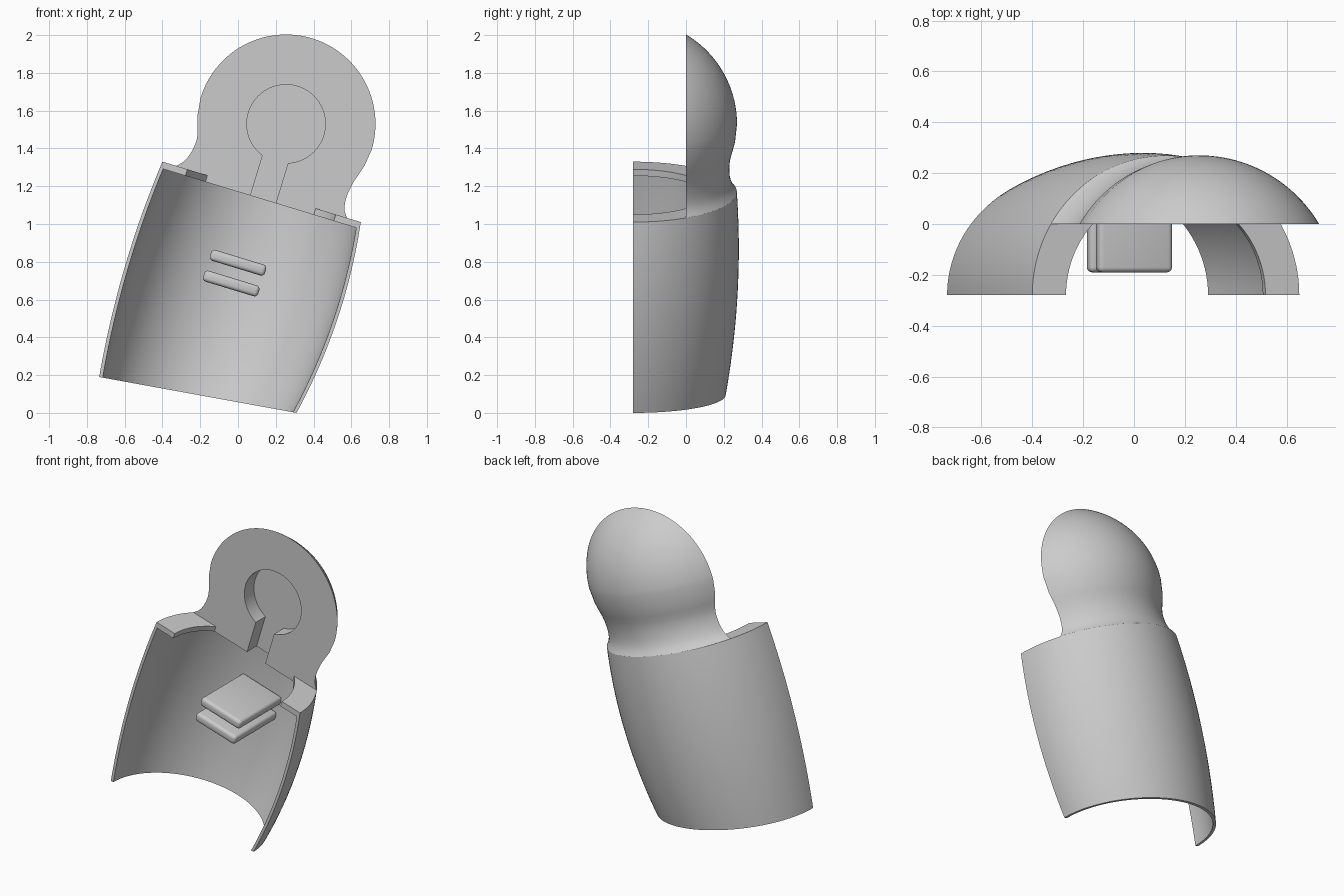
import bpy, bmesh
from math import sin, cos, pi, asin, acos, atan2
from mathutils import Vector

cube = bpy.data.objects.get("Cube")
if cube:
    bpy.data.objects.remove(cube, do_unlink=True)

grey = bpy.data.materials.new("plain grey")
grey.use_nodes = True
grey.diffuse_color = (0.6, 0.6, 0.6, 1)
grey.node_tree.nodes["Principled BSDF"].inputs["Base Color"].default_value = (0.6, 0.6, 0.6, 1)

# Tilted frame centred on the rim of the shell
FRONT = -0.28
RIM = Vector((0.125, FRONT, 1.17))
TILT = atan2(0.32, 1.05)
U = Vector((cos(TILT), 0, -sin(TILT)))
W = Vector((sin(TILT), 0, cos(TILT)))
RADIUS = 0.549
FLANGE = 0.036
HEAD_U, HEAD_W = 0.019, 0.382


def place(u, y, w):
    p = RIM + U * u + W * w
    p.y = y
    return p


def finish(ob, angle=0.6):
    ob.data.materials.clear()
    ob.data.materials.append(grey)
    bpy.ops.object.select_all(action='DESELECT')
    ob.select_set(True)
    bpy.context.view_layer.objects.active = ob
    bpy.ops.object.shade_smooth_by_angle(angle=angle)
    return ob


def skin(name, rings):
    """Solid through closed rings with equal point counts."""
    bm = bmesh.new()
    rows = [[bm.verts.new(p) for p in ring] for ring in rings]
    n = len(rows[0])
    for a, b in zip(rows, rows[1:]):
        for i in range(n):
            j = (i + 1) % n
            bm.faces.new((a[i], a[j], b[j], b[i]))
    bm.faces.new(rows[0])
    bm.faces.new(rows[-1])
    bmesh.ops.remove_doubles(bm, verts=bm.verts, dist=0.0002)
    bmesh.ops.recalc_face_normals(bm, faces=bm.faces)
    me = bpy.data.meshes.new(name)
    bm.to_mesh(me)
    bm.free()
    ob = bpy.data.objects.new(name, me)
    bpy.context.collection.objects.link(ob)
    return ob


def bezier(a, b, c, t):
    return a * (1 - t) ** 2 + b * (2 * t * (1 - t)) + c * t ** 2


# Half-tube shell, bulging between a slanted hem and the rim
STEPS, ARC = 24, 56
left = [Vector(p) for p in ((-0.735, FRONT, 0.19), (-0.63, FRONT, 0.79), (-0.4, FRONT, 1.33))]
right = [Vector(p) for p in ((0.31, FRONT, 0), (0.57, FRONT, 0.48), (0.65, FRONT, 1.01))]
rings = []
for k in range(STEPS + 1):
    t = k / STEPS
    l, r = bezier(*left, t), bezier(*right, t)
    mid, half = (l + r) / 2, (r - l) / 2
    depth = bezier(0.49, 0.587, RADIUS, t)

    def arc(thick):
        side = half * (1 - thick / half.length)
        return [mid + side * cos(pi * i / ARC) + Vector((0, (depth - thick) * sin(pi * i / ARC), 0))
                for i in range(ARC + 1)]
    rings.append(arc(0) + arc(0.019)[::-1])
finish(skin("shell", rings))

# Rim flange on both sides, from the front edge back to the head plate
for side, name in ((-1, "right_flange"), (1, "left_flange")):
    rings = []
    for w in (-FLANGE, 0):
        def arc(r):
            end = asin(-FRONT / r)
            return [place(side * r * cos(end * i / 12), FRONT + r * sin(end * i / 12), w)
                    for i in range(13)]
        rings.append(arc(RADIUS - 0.012) + arc(0.41)[::-1])
    finish(skin(name, rings))

# Head: neck flowing into a dome, cut flat at the front
profile = [(-FLANGE, 0.536), (0, RADIUS), (0.012, 0.54), (0.03, 0.528), (0.055, 0.518),
           (0.085, 0.512), (0.12, 0.509), (0.16, 0.51), (0.2, 0.516), (0.24, 0.527), (0.29, 0.54)]
top = acos(-FRONT / 0.55)
for k in range(31):
    a = top * sin(pi / 2 * k / 30)
    profile.append((HEAD_W + 0.55 * sin(a), 0.55 * cos(a)))
rings = []
for w, r in profile:
    shift = HEAD_U * min(max(w / 0.17, 0), 1)
    start = asin(min(1, -FRONT / r))
    ring = []
    for i in range(ARC + 1):
        a = start + (pi - 2 * start) * i / ARC
        ring.append(place(shift + r * cos(a), FRONT + r * sin(a), w))
    rings.append(ring)
head = skin("head", rings)


def block(name, centre, size):
    bpy.ops.mesh.primitive_cube_add(size=1, location=centre, rotation=(0, TILT, 0))
    ob = bpy.context.object
    ob.name = name
    ob.scale = size
    bpy.ops.object.transform_apply(location=False, rotation=False, scale=True)
    return ob


# Keyhole recess
DEPTH = 0.1
bpy.ops.mesh.primitive_cylinder_add(vertices=64, radius=0.208, depth=2 * DEPTH,
                                    location=place(HEAD_U, 0, HEAD_W), rotation=(pi / 2, 0, 0))
round_cutter = bpy.context.object
slot_cutter = block("slot_cutter", place(HEAD_U, 0, 0.1), (0.14, 2 * DEPTH, 0.4))
for cutter in (round_cutter, slot_cutter):
    cutter.hide_render = True
    mod = head.modifiers.new("recess", 'BOOLEAN')
    mod.operation = 'DIFFERENCE'
    mod.solver = 'EXACT'
    mod.object = cutter
    bpy.context.view_layer.objects.active = head
    bpy.ops.object.modifier_apply(modifier=mod.name)
    bpy.data.objects.remove(cutter, do_unlink=True)
finish(head)

# Two rounded tabs inside the shell
for name, x, z in (("upper_tab", 0, 0.795), ("lower_tab", -0.036, 0.685)):
    tab = block(name, (x, 0.031, z), (0.305, 0.442, 0.06))
    bevel = tab.modifiers.new("round", 'BEVEL')
    bevel.width = 0.02
    bevel.segments = 4
    bpy.ops.object.modifier_apply(modifier=bevel.name)
    finish(tab)
